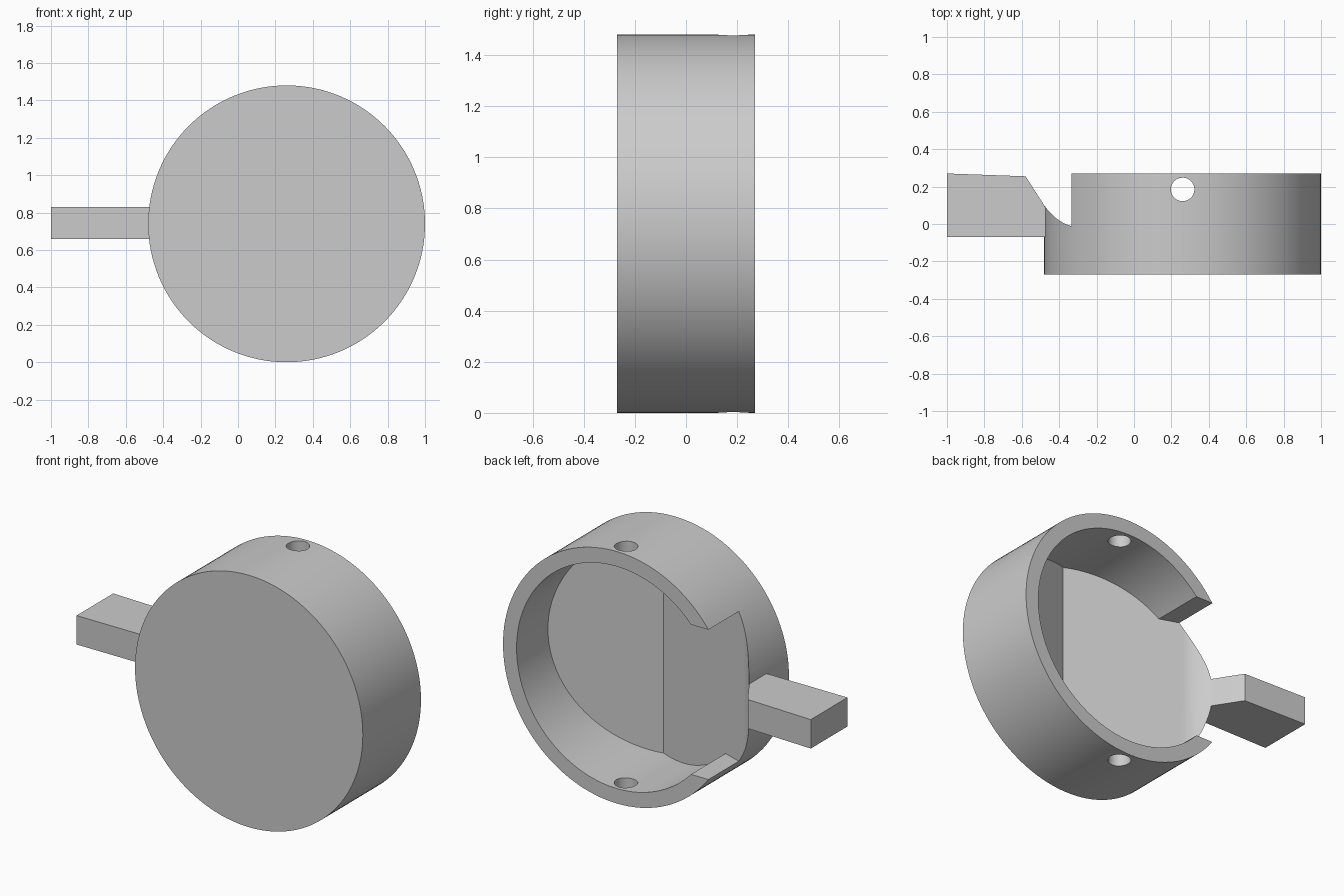
import bpy, bmesh, math
from mathutils import Matrix, Vector

if "Cube" in bpy.data.objects:
    bpy.data.objects.remove(bpy.data.objects["Cube"], do_unlink=True)

CX = CZ = 0.74          # cup radius, also its centre height
CX = 0.26               # cup centre across
R, WALL, HALF = 0.74, 0.088, 0.27

grey = bpy.data.materials.new("plain_grey")
grey.use_nodes = True
grey.diffuse_color = (0.6, 0.6, 0.6, 1)
grey.node_tree.nodes["Principled BSDF"].inputs["Base Color"].default_value = (0.6, 0.6, 0.6, 1)


def finish(name, bm):
    bmesh.ops.recalc_face_normals(bm, faces=bm.faces)
    mesh = bpy.data.meshes.new(name)
    bm.to_mesh(mesh)
    bm.free()
    mesh.materials.append(grey)
    ob = bpy.data.objects.new(name, mesh)
    bpy.context.collection.objects.link(ob)
    return ob


def cylinder(name, centre, radius, depth, segments, along_y=False):
    bm = bmesh.new()
    turn = Matrix.Rotation(math.pi / 2, 4, 'X') if along_y else Matrix()
    bmesh.ops.create_cone(bm, cap_ends=True, segments=segments, radius1=radius,
                          radius2=radius, depth=depth,
                          matrix=Matrix.Translation(centre) @ turn)
    return finish(name, bm)


def prism(name, outline, z0, z1):
    bm = bmesh.new()
    face = bm.faces.new([bm.verts.new((x, y, z0)) for x, y in outline])
    geom = bmesh.ops.extrude_face_region(bm, geom=[face])["geom"]
    top = [v for v in geom if isinstance(v, bmesh.types.BMVert)]
    bmesh.ops.translate(bm, verts=top, vec=(0, 0, z1 - z0))
    return finish(name, bm)


def activate(ob):
    bpy.ops.object.select_all(action='DESELECT')
    ob.select_set(True)
    bpy.context.view_layer.objects.active = ob


def boolean(ob, tool, operation):
    activate(ob)
    mod = ob.modifiers.new("cut", 'BOOLEAN')
    mod.object, mod.operation, mod.solver = tool, operation, 'EXACT'
    bpy.ops.object.modifier_apply(modifier=mod.name)
    bpy.data.objects.remove(tool, do_unlink=True)


# Floor profile: shallow valley that sweeps up towards the handle
a, b, c = Vector((-0.34, -0.01)), Vector((-0.42, 0.015)), Vector((-0.48, 0.10))
sweep = [tuple(a * (1 - t) ** 2 + b * 2 * t * (1 - t) + c * t * t)
         for t in [i / 8 for i in range(9)]]
valley = (0.31, -0.235)
outline = [(1.0, 0.01), valley] + sweep + [(-0.6, 0.286), (-0.6, 0.5), (1.0, 0.5)]

# Cavity: round bore plus side notch, bounded below by the floor profile
bore = cylinder("bore", (CX, 0.2, CZ), R - WALL, 1.2, 128, True)
notch = prism("notch", [(-0.55, -0.38), (0, -0.38), (0, 0.6), (-0.55, 0.6)],
              CZ - 0.44, CZ + 0.44)
boolean(bore, notch, 'UNION')
boolean(bore, prism("floor_shape", outline, -0.5, 2), 'INTERSECT')

# Cup body with cavity and cross hole
cup = cylinder("cup", (CX, 0, CZ), R, 2 * HALF, 128, True)
boolean(cup, bore, 'DIFFERENCE')
boolean(cup, cylinder("pin_hole", (CX, 0.185, CZ), 0.063, 2, 32), 'DIFFERENCE')

# Handle with sloped inner end
handle = prism("handle", [(-1, -0.07), (-0.46, -0.07), (-0.46, 0.06), (-0.48, 0.10),
                          (-0.58, 0.255), (-1, HALF)], 0.66, 0.83)

for part in (cup, handle):
    activate(part)
    bpy.ops.object.shade_smooth_by_angle(angle=math.radians(15))
